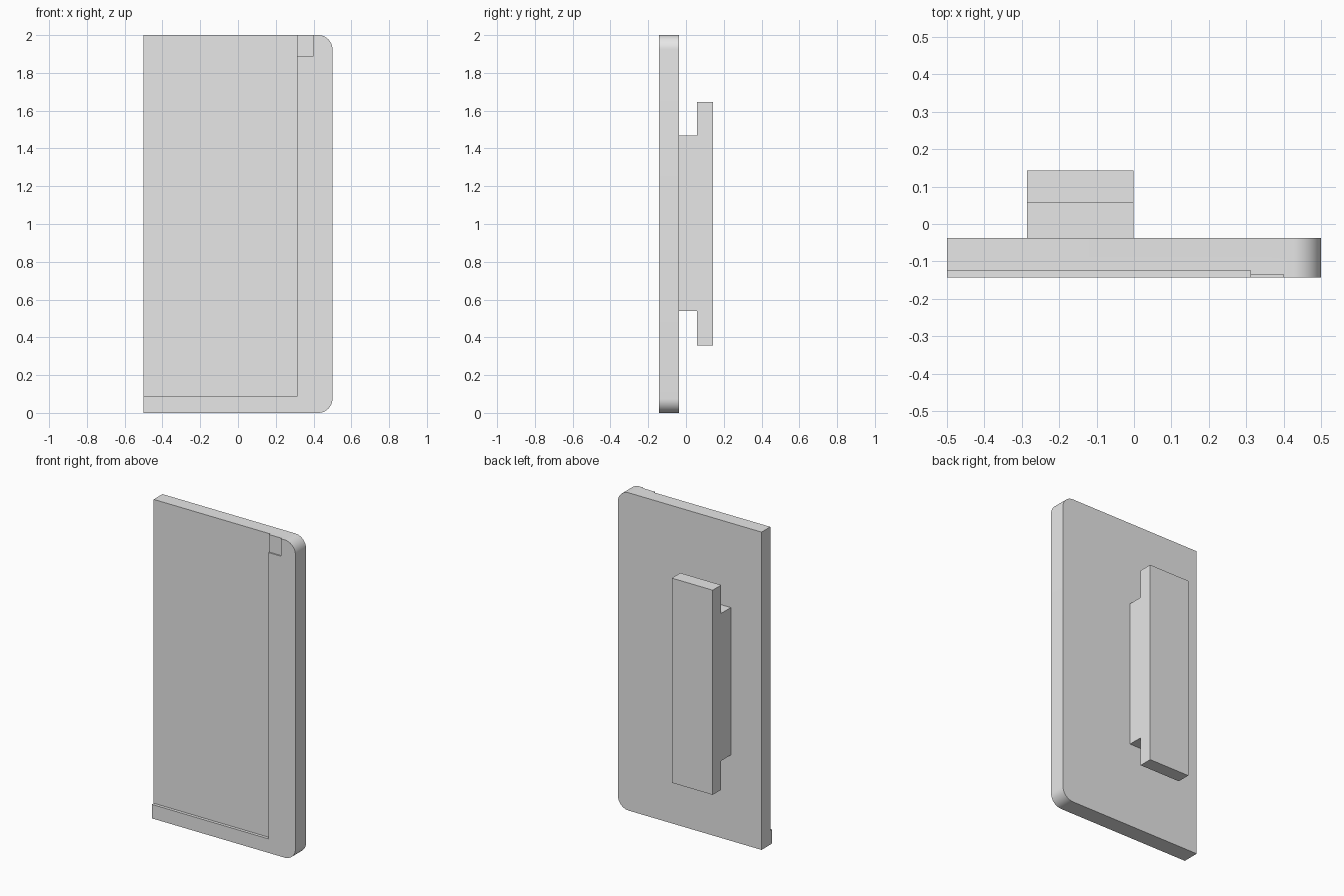
import bpy
import bmesh
from math import cos, sin, pi, radians
from mathutils import Vector

cube = bpy.data.objects.get("Cube")
if cube:
    bpy.data.objects.remove(cube, do_unlink=True)

# Main dimensions
HALF_W, HEIGHT, RADIUS = 0.5, 2.0, 0.075
FRONT, PLATE_BACK, BACK = -0.143, -0.037, 0.143
RIM_X, RIM_Z = 0.312, 0.088

grey = bpy.data.materials.new("plain_grey")
grey.use_nodes = True
grey.diffuse_color = (0.8, 0.8, 0.8, 1)
grey.node_tree.nodes["Principled BSDF"].inputs["Base Color"].default_value = (0.8, 0.8, 0.8, 1)


def prism(name, outline, offset):
    """Extrude a closed outline of 3D points along an offset."""
    bm = bmesh.new()
    face = bm.faces.new([bm.verts.new(p) for p in outline])
    extruded = bmesh.ops.extrude_face_region(bm, geom=[face])["geom"]
    moved = [g for g in extruded if isinstance(g, bmesh.types.BMVert)]
    bmesh.ops.translate(bm, verts=moved, vec=Vector(offset))
    bmesh.ops.recalc_face_normals(bm, faces=bm.faces)
    mesh = bpy.data.meshes.new(name)
    bm.to_mesh(mesh)
    bm.free()
    mesh.materials.append(grey)
    obj = bpy.data.objects.new(name, mesh)
    bpy.context.collection.objects.link(obj)
    return obj


def block(name, x0, x1, y0, y1, z0, z1):
    outline = [(x0, y0, z0), (x1, y0, z0), (x1, y0, z1), (x0, y0, z1)]
    return prism(name, outline, (0, y1 - y0, 0))


def corner(cz, start, steps=12):
    """Points of a quarter-round corner on the left edge."""
    angles = [start + pi / 2 * i / steps for i in range(steps + 1)]
    return [(HALF_W - RADIUS + RADIUS * cos(a), FRONT, cz + RADIUS * sin(a)) for a in angles]


# Front plate, rounded on one side
outline = [(-HALF_W, FRONT, 0), *corner(RADIUS, -pi / 2),
           *corner(HEIGHT - RADIUS, 0), (-HALF_W, FRONT, HEIGHT)]
plate = prism("front_plate", outline, (0, PLATE_BACK - FRONT, 0))

# Sunken panel and shallow corner notch cut into the front
cutters = [
    block("panel_cutter", -0.7, RIM_X, -0.3, -0.124, RIM_Z, 2.2),
    block("notch_cutter", RIM_X - 0.05, 0.4, -0.3, -0.135, 1.89, 2.2),
]
for cutter in cutters:
    cutter.hide_render = True
    cut = plate.modifiers.new(cutter.name, "BOOLEAN")
    cut.operation = "DIFFERENCE"
    cut.solver = "EXACT"
    cut.object = cutter

# Bake the cuts and drop the cutters
bpy.context.view_layer.objects.active = plate
for cutter in cutters:
    bpy.ops.object.modifier_apply(modifier=cutter.name)
    bpy.data.objects.remove(cutter, do_unlink=True)

# Back bracket: a short stem with a longer flange
STEM, FLANGE, NECK = (0.54, 1.468), (0.358, 1.646), 0.058
profile = [(PLATE_BACK, STEM[0]), (NECK, STEM[0]), (NECK, FLANGE[0]), (BACK, FLANGE[0]),
           (BACK, FLANGE[1]), (NECK, FLANGE[1]), (NECK, STEM[1]), (PLATE_BACK, STEM[1])]
bracket = prism("back_bracket", [(-0.286, y, z) for y, z in profile], (0.285, 0, 0))

# Smooth the round corners, keep all other edges sharp
bpy.ops.object.select_all(action="DESELECT")
plate.select_set(True)
bpy.ops.object.shade_smooth_by_angle(angle=radians(30))
